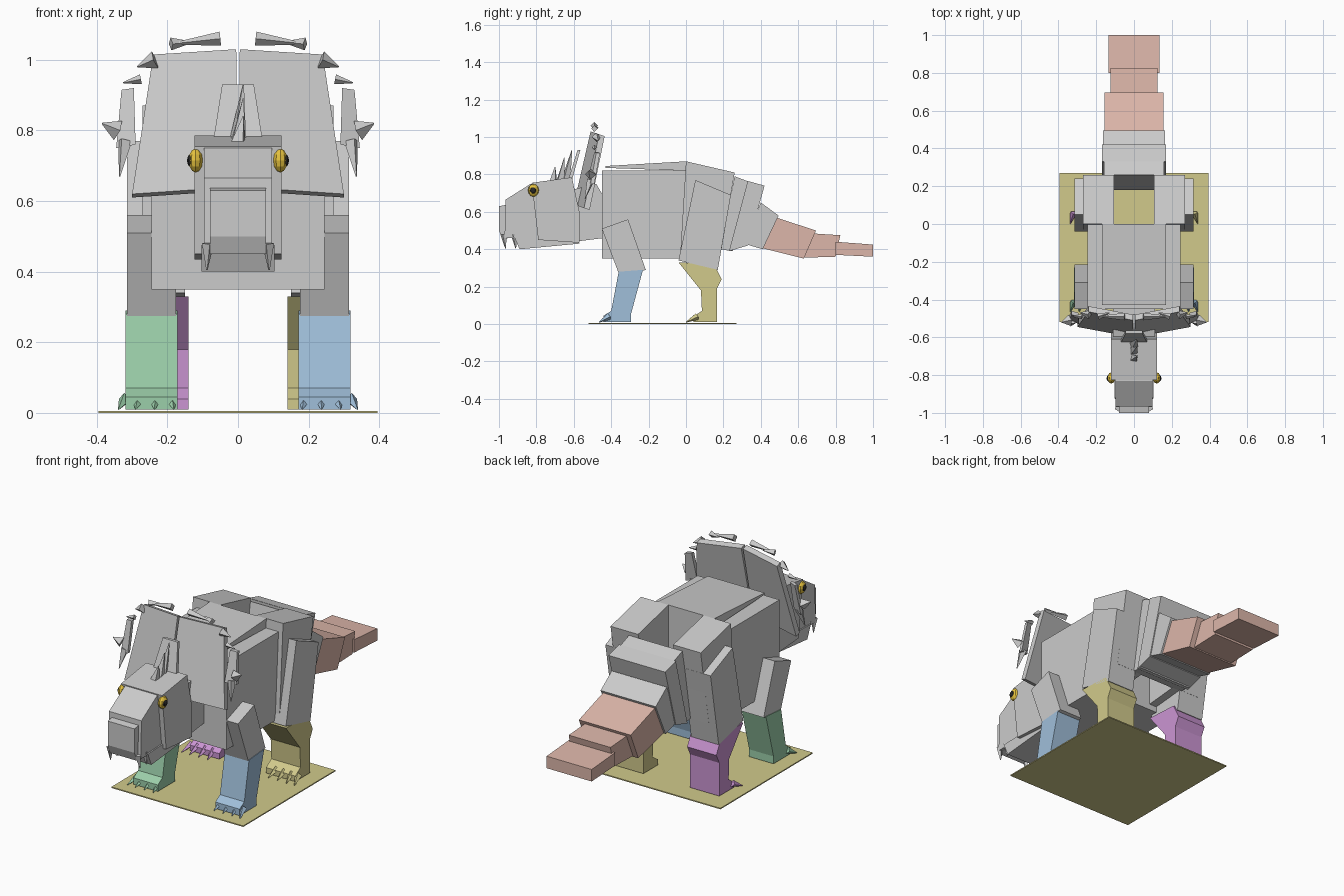
import bpy, bmesh
from mathutils import Vector

COLORS = {
    "olive": (0.64, 0.59, 0.26, 1), "blue": (0.35, 0.52, 0.70, 1),
    "green": (0.33, 0.62, 0.40, 1), "purple": (0.60, 0.30, 0.65, 1),
    "pink": (0.72, 0.47, 0.40, 1), "amber": (0.80, 0.55, 0.05, 1),
    "black": (0.02, 0.02, 0.02, 1),
}
MATS = {}


def finish(name, bm, color=None):
    bmesh.ops.recalc_face_normals(bm, faces=bm.faces)
    me = bpy.data.meshes.new(name)
    bm.to_mesh(me)
    bm.free()
    ob = bpy.data.objects.new(name, me)
    bpy.context.collection.objects.link(ob)
    if color:
        if color not in MATS:
            MATS[color] = bpy.data.materials.new(color)
            MATS[color].diffuse_color = COLORS[color]
        me.materials.append(MATS[color])
    return ob


def loft(name, ring_a, ring_b, color=None):
    """Closed solid between two matching polygons."""
    bm = bmesh.new()
    a = [bm.verts.new(p) for p in ring_a]
    b = [bm.verts.new(p) for p in ring_b]
    bm.faces.new(a)
    bm.faces.new(b[::-1])
    for i in range(len(a)):
        j = (i + 1) % len(a)
        bm.faces.new((a[i], a[j], b[j], b[i]))
    return finish(name, bm, color)


def prism(name, yz, x0, x1, color=None):
    """Side profile (y, z) pushed across from x0 to x1."""
    return loft(name, [(x0, y, z) for y, z in yz], [(x1, y, z) for y, z in yz], color)


def pair(name, yz, x0, x1):
    for side, s in (("right", 1), ("left", -1)):
        prism(f"{name}_{side}", yz, s * x0, s * x1)


def spike(name, base, tip, r, color=None):
    """Four-sided pyramid from base to tip."""
    base, tip = Vector(base), Vector(tip)
    d = tip - base
    bm = bmesh.new()
    bmesh.ops.create_cone(bm, cap_ends=True, segments=4, radius1=r, radius2=0.002, depth=d.length)
    bm.transform(d.to_track_quat('Z', 'Y').to_matrix().to_4x4())
    bmesh.ops.translate(bm, verts=bm.verts, vec=(base + tip) / 2)
    return finish(name, bm, color)


def ball(name, center, size, color):
    bm = bmesh.new()
    bmesh.ops.create_uvsphere(bm, u_segments=10, v_segments=6, radius=1)
    bmesh.ops.scale(bm, verts=bm.verts, vec=size)
    bmesh.ops.translate(bm, verts=bm.verts, vec=center)
    return finish(name, bm, color)


# Ground slab under the feet
prism("base_sheet", [(-0.52, 0.0), (0.27, 0.0), (0.27, 0.006), (-0.52, 0.006)], -0.395, 0.395, "olive")

# Torso, back plate and neck
prism("torso", [(-0.45, 0.35), (0.0, 0.35), (0.0, 0.82), (-0.45, 0.82)], -0.245, 0.245)
prism("back_plate", [(-0.43, 0.835), (0.0, 0.82), (0.0, 0.87), (-0.43, 0.845)], -0.17, 0.17)
prism("neck", [(-0.60, 0.44), (-0.44, 0.46), (-0.44, 0.68), (-0.48, 0.75), (-0.60, 0.72)], -0.11, 0.11)

# Hips: inner block and outer thigh
pair("hip", [(0.0, 0.87), (0.26, 0.81), (0.19, 0.40), (-0.03, 0.38)], 0.105, 0.27)
pair("thigh", [(0.05, 0.77), (0.24, 0.69), (0.17, 0.29), (-0.04, 0.34)], 0.15, 0.315)

# Tail segments, front to back
TAIL = [
    ([(0.26, 0.79), (0.34, 0.76), (0.25, 0.39), (0.18, 0.40)], 0.16, None),
    ([(0.33, 0.765), (0.42, 0.74), (0.33, 0.42), (0.23, 0.39)], 0.17, None),
    ([(0.40, 0.65), (0.495, 0.58), (0.41, 0.40), (0.31, 0.43)], 0.165, None),
    ([(0.45, 0.58), (0.695, 0.50), (0.63, 0.35), (0.39, 0.41)], 0.155, "pink"),
    ([(0.67, 0.485), (0.825, 0.475), (0.80, 0.36), (0.63, 0.355)], 0.125, "pink"),
    ([(0.80, 0.44), (1.0, 0.425), (1.0, 0.36), (0.80, 0.37)], 0.135, "pink"),
]
for i, (yz, w, color) in enumerate(TAIL):
    prism(f"tail_segment_{i + 1}", yz, -w, w, color)

# Legs, feet and claws
pair("front_upper_leg", [(-0.45, 0.51), (-0.31, 0.56), (-0.215, 0.29), (-0.35, 0.245)], 0.175, 0.315)
FRONT = [(-0.36, 0.28), (-0.23, 0.29), (-0.295, 0.05), (-0.295, 0.01), (-0.44, 0.01), (-0.44, 0.045), (-0.40, 0.07)]
HIND = [(-0.04, 0.33), (0.15, 0.32), (0.19, 0.24), (0.165, 0.19), (0.165, 0.01),
        (0.04, 0.01), (0.04, 0.04), (0.085, 0.07), (0.08, 0.18)]
for side, s, front_c, hind_c in (("right", 1, "blue", "olive"), ("left", -1, "green", "purple")):
    prism(f"front_lower_leg_{side}", FRONT, s * 0.172, s * 0.318, front_c)
    prism(f"hind_lower_leg_{side}", HIND, s * 0.14, s * 0.315, hind_c)
    for i, x in enumerate((0.19, 0.235, 0.28, 0.32)):
        out = (x - 0.23) * 0.2
        spike(f"front_claw_{side}_{i + 1}", (s * x, -0.41, 0.04), (s * (x + out), -0.465, 0.01), 0.018, front_c)
        spike(f"hind_claw_{side}_{i + 1}", (s * x, 0.06, 0.04), (s * (x + out), 0.0, 0.01), 0.018, hind_c)

# Head: skull, snout, beak and lower jaw
prism("skull", [(-0.825, 0.755), (-0.61, 0.785), (-0.57, 0.60), (-0.57, 0.435), (-0.79, 0.45)], -0.123, 0.123)
prism("snout", [(-0.965, 0.665), (-0.83, 0.75), (-0.78, 0.75), (-0.78, 0.46), (-0.97, 0.46)], -0.097, 0.097)
prism("beak", [(-1.0, 0.63), (-0.95, 0.64), (-0.95, 0.46), (-0.98, 0.45), (-1.0, 0.50)], -0.08, 0.08)
prism("lower_jaw", [(-0.92, 0.47), (-0.58, 0.48), (-0.57, 0.43), (-0.89, 0.40)], -0.104, 0.104)

# Nose-to-brow crest with spikes
loft("crest_plate",
     [(-0.07, -0.63, 0.77), (0.07, -0.63, 0.77), (0.045, -0.58, 0.93), (-0.045, -0.58, 0.93)],
     [(-0.07, -0.61, 0.77), (0.07, -0.61, 0.77), (0.045, -0.565, 0.93), (-0.045, -0.565, 0.93)])
for i, (y, z, ty, tz) in enumerate(((-0.71, 0.76, -0.70, 0.84), (-0.67, 0.77, -0.65, 0.89), (-0.64, 0.78, -0.61, 0.93))):
    spike(f"crest_spike_{i + 1}", (0, y, z), (0.015, ty, tz), 0.025)

# Frill halves, rim plates, eyes and teeth
RIM = [
    ((0.05, -0.49, 1.06), (0.19, -0.49, 1.045), 0.02),
    ((0.19, -0.49, 1.045), (0.13, -0.47, 1.05), 0.018),
    ((0.235, -0.48, 1.0), (0.285, -0.47, 0.98), 0.025),
    ((0.275, -0.49, 0.945), (0.325, -0.49, 0.935), 0.014),
    ((0.32, -0.51, 0.77), (0.335, -0.54, 0.67), 0.022),
    ((0.34, -0.51, 0.80), (0.385, -0.52, 0.82), 0.03),
]
for side, s in (("right", 1), ("left", -1)):
    front = [(s * 0.003, -0.60, 0.64), (s * 0.30, -0.545, 0.62), (s * 0.24, -0.465, 1.015), (s * 0.005, -0.51, 1.03)]
    loft(f"frill_{side}", front, [(x, y + 0.03, z - 0.01) for x, y, z in front])
    rim = [(s * 0.29, -0.53, 0.76), (s * 0.345, -0.51, 0.75), (s * 0.33, -0.48, 0.915), (s * 0.295, -0.49, 0.92)]
    loft(f"frill_rim_plate_{side}", rim, [(x, y + 0.02, z) for x, y, z in rim])
    for i, (b, t, r) in enumerate(RIM):
        spike(f"frill_spike_{side}_{i + 1}", (s * b[0], *b[1:]), (s * t[0], *t[1:]), r)
    ball(f"eye_{side}", (s * 0.12, -0.815, 0.715), (0.021, 0.03, 0.034), "amber")
    ball(f"pupil_{side}", (s * 0.134, -0.817, 0.715), (0.011, 0.017, 0.018), "black")
    for i, y in enumerate((-0.975, -0.92)):
        spike(f"tooth_{side}_{i + 1}", (s * 0.085, y, 0.48), (s * 0.088, y + 0.01, 0.405), 0.018)
